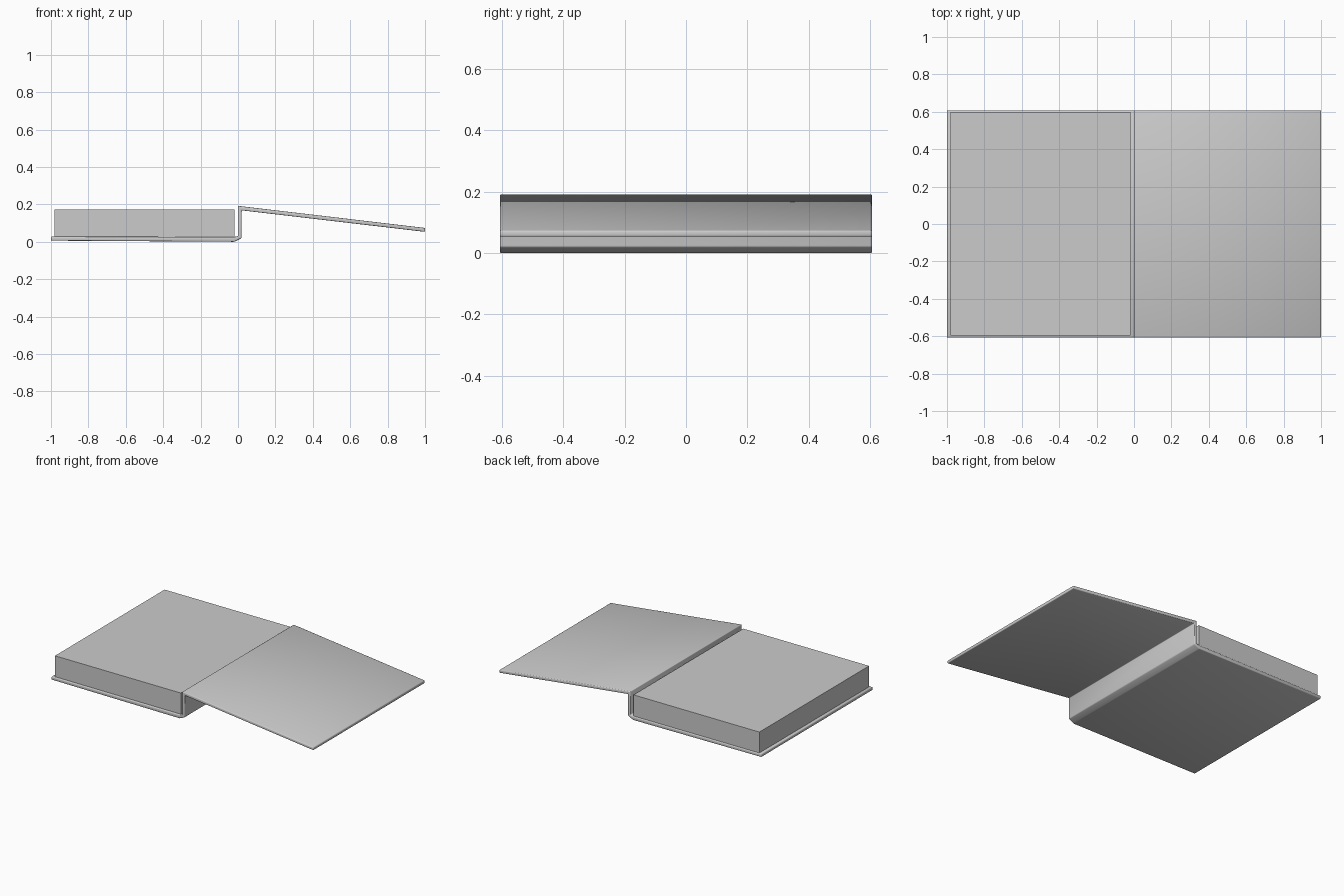
import bpy, bmesh
from mathutils import Vector

cube = bpy.data.objects.get("Cube")
if cube:
    bpy.data.objects.remove(cube, do_unlink=True)

grey = bpy.data.materials.new("plain grey")
grey.use_nodes = True
grey.diffuse_color = (0.6, 0.6, 0.6, 1)
grey.node_tree.nodes["Principled BSDF"].inputs["Base Color"].default_value = (0.6, 0.6, 0.6, 1)


def extrude_profile(name, profile, y0, y1):
    """Extrude an x-z outline along y into a closed solid."""
    bm = bmesh.new()
    face = bm.faces.new([bm.verts.new((x, y0, z)) for x, z in profile])
    ext = bmesh.ops.extrude_face_region(bm, geom=[face])
    moved = [g for g in ext["geom"] if isinstance(g, bmesh.types.BMVert)]
    bmesh.ops.translate(bm, verts=moved, vec=Vector((0, y1 - y0, 0)))
    bmesh.ops.recalc_face_normals(bm, faces=bm.faces)
    mesh = bpy.data.meshes.new(name)
    bm.to_mesh(mesh)
    bm.free()
    mesh.materials.append(grey)
    obj = bpy.data.objects.new(name, mesh)
    bpy.context.collection.objects.link(obj)
    return obj


# Page block, crisp and flat
extrude_profile("page_block", [(-0.98, 0.025), (-0.02, 0.025), (-0.02, 0.172), (-0.98, 0.172)],
                -0.595, 0.6)

# One-piece cover: back board, upright spine, sloping front board
outline = [(-1, 0.006), (-0.02, 0), (0.02, 0.02), (0.02, 0.168), (1, 0.053),
           (1, 0.074), (0, 0.192), (0, 0.03), (-0.02, 0.026), (-1, 0.028)]
cover = extrude_profile("cover", outline, -0.607, 0.607)

# Softly rounded, smooth-shaded cover edges
bevel = cover.modifiers.new("soft edges", "BEVEL")
bevel.width = 0.005
bevel.segments = 2
bevel.limit_method = "ANGLE"
bevel.angle_limit = 0.4
cover.data.polygons.foreach_set("use_smooth", [True] * len(cover.data.polygons))
